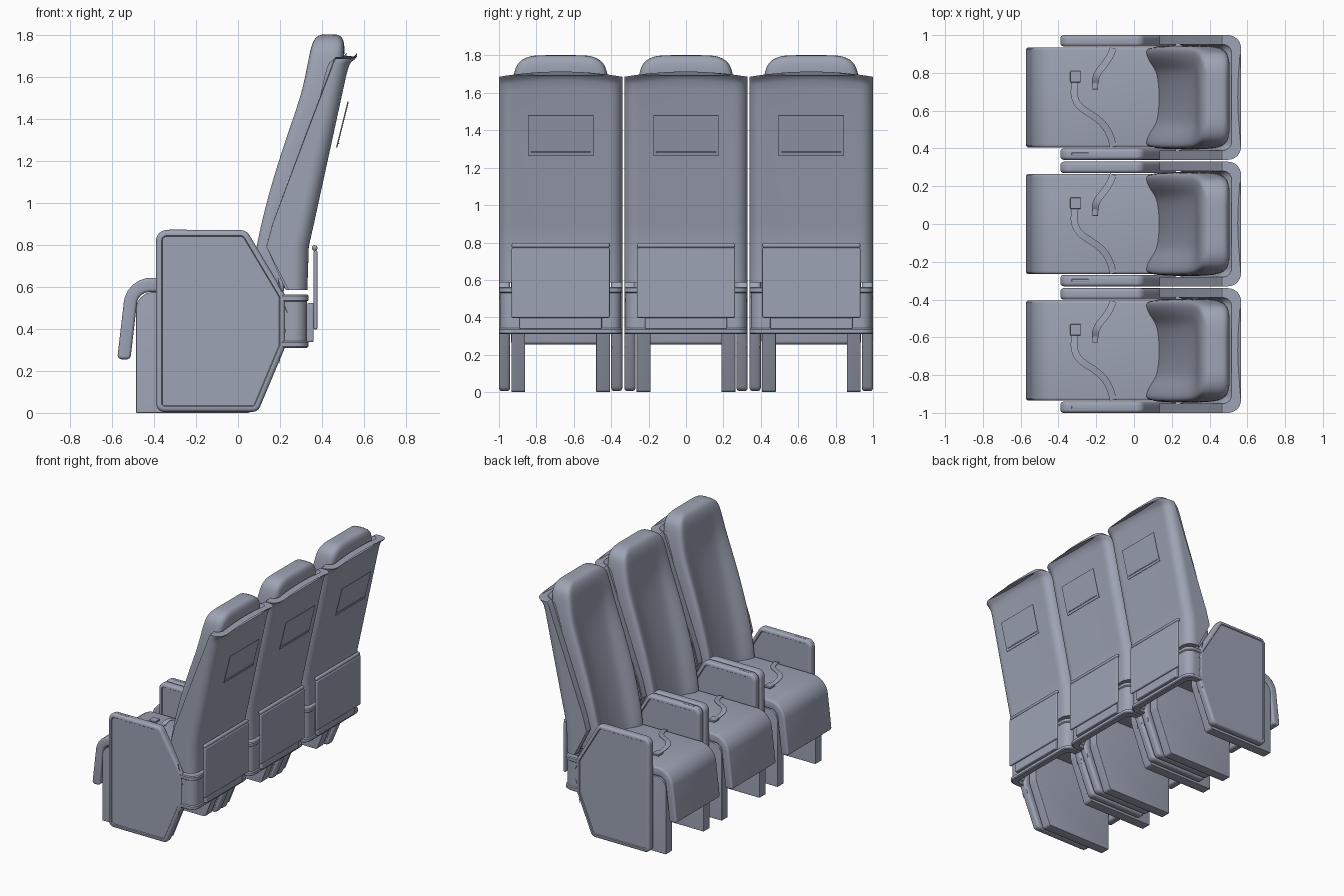
import bpy, bmesh, math
from mathutils import Vector
from mathutils.geometry import interpolate_bezier

if "Cube" in bpy.data.objects:
    bpy.data.objects.remove(bpy.data.objects["Cube"])

PITCH = 0.67
parts = []
grey = bpy.data.materials.new("slate_grey")
grey.diffuse_color = (0.34, 0.37, 0.46, 1)
grey.use_nodes = True
grey.node_tree.nodes["Principled BSDF"].inputs["Base Color"].default_value = grey.diffuse_color


def finish(name, bm, subsurf=0, bevel=0.0):
    bmesh.ops.recalc_face_normals(bm, faces=bm.faces)
    me = bpy.data.meshes.new(name)
    bm.to_mesh(me)
    bm.free()
    me.materials.append(grey)
    ob = bpy.data.objects.new(name, me)
    bpy.context.collection.objects.link(ob)
    if bevel:
        m = ob.modifiers.new("bevel", 'BEVEL')
        m.width, m.segments, m.limit_method = bevel, 3, 'ANGLE'
        m.angle_limit = math.radians(40)
    if subsurf:
        m = ob.modifiers.new("subsurf", 'SUBSURF')
        m.levels = m.render_levels = subsurf
    bpy.ops.object.select_all(action='DESELECT')
    ob.select_set(True)
    bpy.context.view_layer.objects.active = ob
    if subsurf:
        bpy.ops.object.shade_smooth()
    else:
        bpy.ops.object.shade_smooth_by_angle(angle=math.radians(35))
    parts.append(ob)
    return ob


def rounded(corners, n=6):
    """Fillet corners given as (x, z, radius)."""
    out = []
    for i, (x, z, r) in enumerate(corners):
        p = Vector((x, z))
        a = Vector(corners[i - 1][:2]) - p
        b = Vector(corners[(i + 1) % len(corners)][:2]) - p
        half = a.angle(b) / 2
        d = r / math.tan(half)
        a.normalize(), b.normalize()
        c = p + (a + b).normalized() * (r / math.sin(half))
        s, e = p + a * d - c, p + b * d - c
        out += [c + s.lerp(e, k / n).normalized() * r for k in range(n + 1)]
    return out


def plate(name, corners, y0, y1, bevel=0.01, inset=0.0):
    """Extrude a rounded side profile across y, with soft rims."""
    bm = bmesh.new()
    pts = rounded(corners)
    f = bm.faces.new([bm.verts.new((p.x, y0, p.y)) for p in pts])
    ext = bmesh.ops.extrude_face_region(bm, geom=[f], use_keep_orig=True)
    top = [g for g in ext['geom'] if isinstance(g, bmesh.types.BMFace)][0]
    bmesh.ops.translate(bm, vec=(0, y1 - y0, 0), verts=top.verts)
    bmesh.ops.recalc_face_normals(bm, faces=bm.faces)
    edges = list({e for c in (f, top) for e in c.edges})
    bmesh.ops.bevel(bm, geom=edges, offset=bevel, segments=4, profile=0.5, affect='EDGES')
    if inset:
        caps = sorted(bm.faces, key=lambda q: -q.calc_area())[:2]
        bmesh.ops.inset_individual(bm, faces=caps, thickness=inset, use_even_offset=True)
        bmesh.ops.inset_individual(bm, faces=caps, thickness=0.004, depth=-0.006, use_even_offset=True)
    return finish(name, bm)


def loft(name, rings, **kw):
    bm = bmesh.new()
    rows = [[bm.verts.new(p) for p in r] for r in rings]
    n = len(rows[0])
    for a, b in zip(rows, rows[1:]):
        for i in range(n):
            j = (i + 1) % n
            bm.faces.new((a[i], a[j], b[j], b[i]))
    bm.faces.new(rows[0])
    bm.faces.new(rows[-1])
    return finish(name, bm, **kw)


def u_path(hw, xf, xb, r):
    half = [(xf, hw), (xb - r - 0.008, hw)]
    for k in range(9):
        a = math.pi / 2 * (1 - k / 8)
        half.append((xb - r + r * math.cos(a), hw - r + r * math.sin(a)))
    half += [(xb, hw * s) for s in (0.75, 0.6, 0.4, 0.2)]
    return half + [(xb, 0)] + [(x, -y) for x, y in reversed(half)]


def u_ring(z, hw, xf, xb, r, t, arch=0.0):
    loop = u_path(hw, xf, xb, r) + u_path(hw - t, xf, xb - t, r - t * 0.5)[::-1]
    return [(x, y, z + arch * (1 - (y / hw) ** 2)) for x, y in loop]


def box(name, size, loc, bevel=0.005, tilt=0.0):
    bm = bmesh.new()
    bmesh.ops.create_cube(bm, size=1)
    bmesh.ops.scale(bm, vec=size, verts=bm.verts)
    ob = finish(name, bm, bevel=bevel)
    ob.location, ob.rotation_euler = loc, (0, tilt, 0)
    return ob


# side panels with armrest tops, and the leg boards inside them
side = [(-0.39, 0.005, 0.04), (-0.39, 0.87, 0.05), (0.04, 0.87, 0.05), (0.225, 0.56, 0.02),
        (0.225, 0.315, 0.02), (0.095, 0.005, 0.04)]
leg = [(-0.485, 0, 0.004), (-0.485, 0.575, 0.08), (0.19, 0.575, 0.01), (0.19, 0.33, 0.02),
       (0.06, 0, 0.02)]
for s, tag in ((-1, "right"), (1, "left")):
    plate("side_panel_" + tag, side, *sorted((s * 0.27, s * 0.33)), bevel=0.018, inset=0.008)
    plate("leg_board_" + tag, leg, *sorted((s * 0.19, s * 0.264)), bevel=0.003)
box("armrest_control", (0.09, 0.016, 0.008), (-0.285, -0.3, 0.868), 0.003)

# seat cushion with waterfall front
plate("seat_cushion", [(-0.575, 0.255, 0.02), (-0.53, 0.643, 0.13), (0.22, 0.643, 0.01),
                       (0.22, 0.575, 0.01), (-0.475, 0.575, 0.06), (-0.512, 0.255, 0.02)],
      -0.265, 0.265, bevel=0.015)

# back cushion with side bolsters and headrest: z, front x, back x, recess, half width
rings = []
for z, xf, xb, rec, hw in [(0.59, 0.06, 0.28, 0.07, 0.262), (0.62, 0.055, 0.29, 0.075, 0.265),
                           (0.80, 0.08, 0.305, 0.08, 0.272), (1.05, 0.14, 0.36, 0.075, 0.275),
                           (1.30, 0.22, 0.42, 0.06, 0.275), (1.50, 0.293, 0.47, 0.035, 0.272),
                           (1.62, 0.322, 0.495, 0.012, 0.262), (1.71, 0.340, 0.508, 0, 0.25),
                           (1.765, 0.355, 0.506, 0, 0.23), (1.797, 0.378, 0.49, 0, 0.175),
                           (1.802, 0.41, 0.46, 0, 0.11)]:
    half = [(xb, 0.45), (xb, 0.9), (xb - 0.03, 1.0), (xf * 0.5 + xb * 0.5, 1.0),
            (xf + 0.03, 1.0), (xf + 0.003, 0.95), (xf + rec * 0.12, 0.82), (xf + rec * 0.38, 0.68),
            (xf + rec * 0.75, 0.54), (xf + rec * 0.92, 0.35)]
    ring = [(xb, 0)] + half + [(xf + rec, 0)] + [(x, -y) for x, y in reversed(half)]
    rings.append([(x, y * hw, z) for x, y in ring])
loft("back_cushion", rings, subsurf=2)

# hard back shell with flared arched lip
shell = [(0.585, 0.24, 0.33), (0.79, 0.135, 0.337), (0.90, 0.165, 0.362), (1.30, 0.315, 0.45),
         (1.60, 0.43, 0.516), (1.64, 0.445, 0.528), (1.662, 0.452, 0.54), (1.674, 0.458, 0.557),
         (1.686, 0.465, 0.567)]
loft("back_shell", [u_ring(z, 0.33, xf, xb, 0.07, 0.05, 0.028 * (z - 0.585) / 1.1)
                    for z, xf, xb in shell])

# lower band wrapping the rear, with a bead on each edge
band = [(0.31, 0.006), (0.316, 0), (0.336, 0), (0.342, 0.007), (0.53, 0.007), (0.536, 0),
        (0.557, 0), (0.563, 0.006)]
loft("lower_band", [u_ring(z, 0.33 - d, 0.205, 0.335 - d, 0.06, 0.04) for z, d in band])

# folded tray table, its hinge bar and mount block
box("tray_table", (0.018, 0.525, 0.375), (0.369, 0, 0.585), 0.007)
box("tray_hinge_bar", (0.026, 0.525, 0.026), (0.365, 0, 0.785), 0.011)
box("tray_mount", (0.03, 0.44, 0.185), (0.345, 0, 0.43), 0.006)

# rear screen
tilt = math.atan2(0.055, 0.22)
box("rear_screen", (0.006, 0.35, 0.226), (0.497, 0, 1.372), 0.002, tilt)
box("rear_screen_ledge", (0.01, 0.32, 0.006), (0.477, 0, 1.283), 0.002, tilt)


# loose seat belt straps lying on the cushion
def strap(name, a, b, c, d, w=0.018, t=0.004):
    pts = interpolate_bezier(Vector(a), Vector(b), Vector(c), Vector(d), 16)
    rings = []
    for i, p in enumerate(pts):
        tan = pts[min(i + 1, 15)] - pts[max(i - 1, 0)]
        n = Vector((-tan.y, tan.x, 0)).normalized() * w
        up = Vector((0, 0, t))
        rings.append([p + n, p - n, p - n + up, p + n + up])
    return loft(name, rings)


strap("belt_long", (-0.31, 0.10, 0.66), (-0.36, -0.13, 0.70), (-0.15, -0.03, 0.67), (-0.11, -0.262, 0.645))
strap("belt_short", (-0.205, 0.07, 0.67), (-0.21, 0.15, 0.72), (-0.14, 0.16, 0.67), (-0.11, 0.262, 0.645))
box("belt_buckle", (0.055, 0.06, 0.015), (-0.31, 0.11, 0.664), 0.004)
box("belt_tongue", (0.03, 0.045, 0.01), (-0.205, 0.065, 0.672), 0.003)

# repeat the seat to either side
for ob in list(parts):
    for s, tag in ((-1, "_right_seat"), (1, "_left_seat")):
        c = ob.copy()
        c.name = ob.name + tag
        c.location.y += s * PITCH
        bpy.context.collection.objects.link(c)
